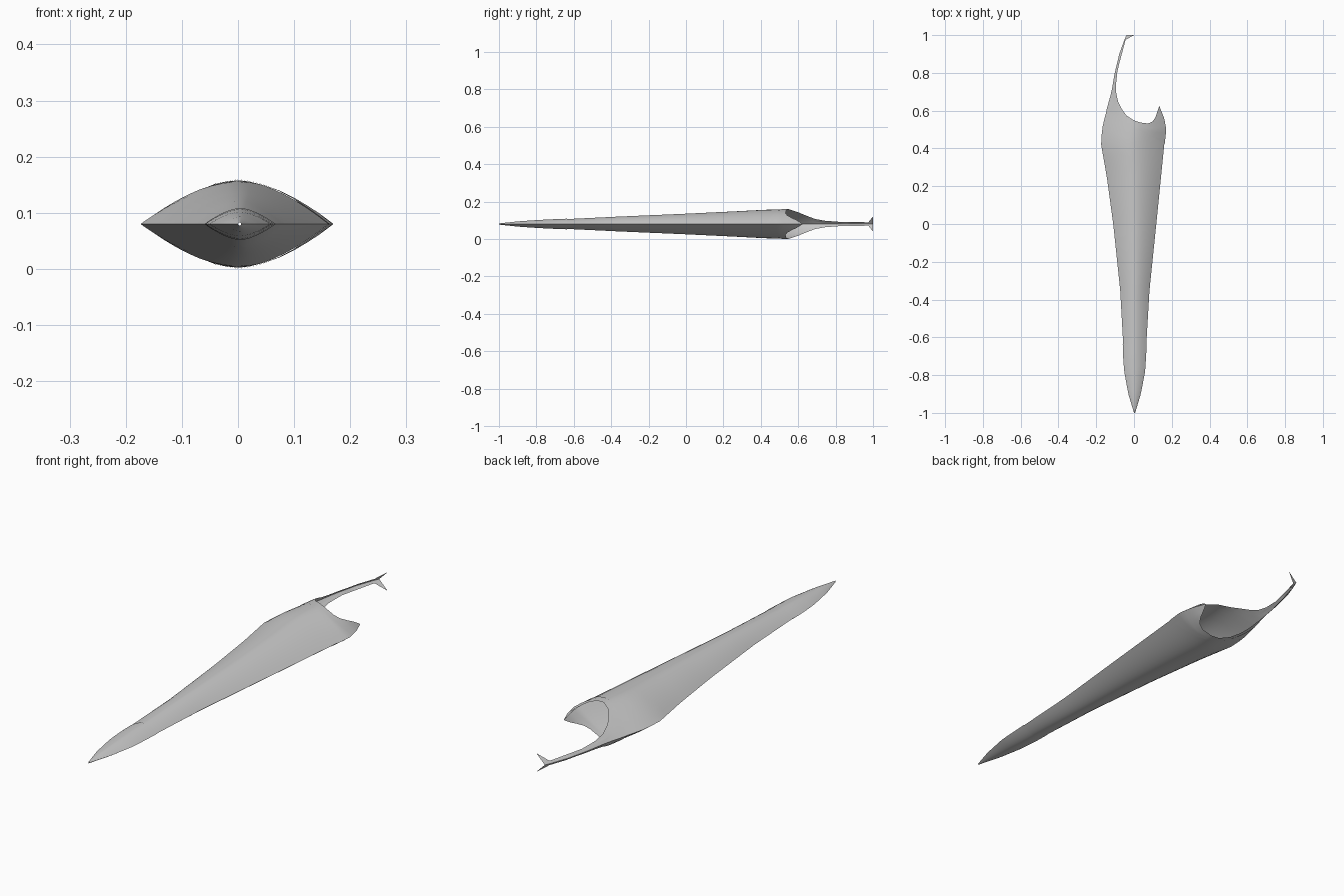
import bpy, bmesh

if "Cube" in bpy.data.objects:
    bpy.data.objects.remove(bpy.data.objects["Cube"])

ZC = 0.08
# Outline stations along the scabbard: y, left edge x, right edge x, half thickness
PROFILE = [
    (-1.0, 0.002, 0.004, 0.001), (-0.9, -0.028, 0.034, 0.012),
    (-0.78, -0.050, 0.057, 0.020), (-0.7, -0.056, 0.062, 0.024),
    (-0.62, -0.058, 0.066, 0.027), (-0.35, -0.073, 0.082, 0.040),
    (0.0, -0.110, 0.118, 0.055), (0.25, -0.144, 0.143, 0.067),
    (0.42, -0.174, 0.160, 0.076), (0.50, -0.170, 0.169, 0.078),
    (0.56, -0.156, 0.158, 0.078), (0.625, -0.138, 0.132, 0.078),
    (0.70, -0.117, 0.130, 0.078), (0.80, -0.100, 0.130, 0.078),
    (0.90, -0.076, 0.130, 0.078), (1.0, -0.040, 0.130, 0.078),
]
# Mouth rim: position across the section (-1 left, 1 right), y
RIM = [(-1, 0.975), (-0.93, 0.975), (-0.91, 0.82), (-0.86, 0.74), (-0.78, 0.69),
       (-0.62, 0.645), (-0.45, 0.61), (-0.25, 0.573), (0, 0.548), (0.2, 0.537),
       (0.45, 0.532), (0.6, 0.542), (0.72, 0.565), (0.85, 0.595), (1, 0.625)]
COLS = [u for u, _ in RIM]


def lookup(table, v):
    """Linear interpolation in a table keyed by its first column."""
    for a, b in zip(table, table[1:]):
        if v <= b[0]:
            t = (v - a[0]) / (b[0] - a[0])
            return [p + (q - p) * t for p, q in zip(a[1:], b[1:])]
    return list(table[-1][1:])


def surf(u, y, side, off):
    """Point on the lens-shaped section at y."""
    left, right, h = lookup(PROFILE, y)
    x = (left + right) / 2 + u * ((right - left) / 2 + off)
    return (x, y, ZC + side * (h + off) * (1 - abs(u) ** 1.65))


def shell(name, cols, lo, hi, rows, off=0.0, extra=None):
    """Upper and lower skins between the edges lo(u) and hi(u)."""
    bm = bmesh.new()
    for side in (1, -1):
        grid = []
        for i in range(rows + 1):
            t = i / rows
            grid.append([bm.verts.new(surf(u, lo(u) + (hi(u) - lo(u)) * t, side, off))
                         for u in cols])
        for r0, r1 in zip(grid, grid[1:]):
            for j in range(len(cols) - 1):
                bm.faces.new((r0[j], r0[j + 1], r1[j + 1], r1[j]))
        if extra:
            extra(bm, grid, side)
    bmesh.ops.remove_doubles(bm, verts=bm.verts, dist=0.0002)
    bmesh.ops.recalc_face_normals(bm, faces=bm.faces)
    me = bpy.data.meshes.new(name)
    bm.to_mesh(me)
    bm.free()
    ob = bpy.data.objects.new(name, me)
    bpy.context.collection.objects.link(ob)
    bpy.ops.object.select_all(action='DESELECT')
    ob.select_set(True)
    bpy.context.view_layer.objects.active = ob
    bpy.ops.object.shade_smooth_by_angle(angle=0.6)
    return ob


def rim(u):
    return lookup(RIM, u)[0]


def collar_edge(u):
    return 0.515 - 0.09 * u


def forked_tip(bm, grid, side):
    """Flared fork at the end of the hook."""
    tip = bm.verts.new((0.0, 1.0, ZC + side * 0.04))
    end = bm.verts.new((-0.040, 1.0, ZC))
    bm.faces.new((grid[-1][0], grid[-1][1], tip, end))


even = [i / 8 - 1 for i in range(17)]

# Tapered sheath
shell("sheath_body", even, lambda u: -0.645,
      lambda u: min(collar_edge(u) + 0.01, rim(u) - 0.005), 26)
# Pointed end cap
shell("end_cap", even, lambda u: -1.0, lambda u: -0.635, 12, 0.002)
# Mouth collar with long hook on the left and short horn on the right
shell("mouth_collar", COLS, collar_edge, rim, 10, 0.002, forked_tip)
